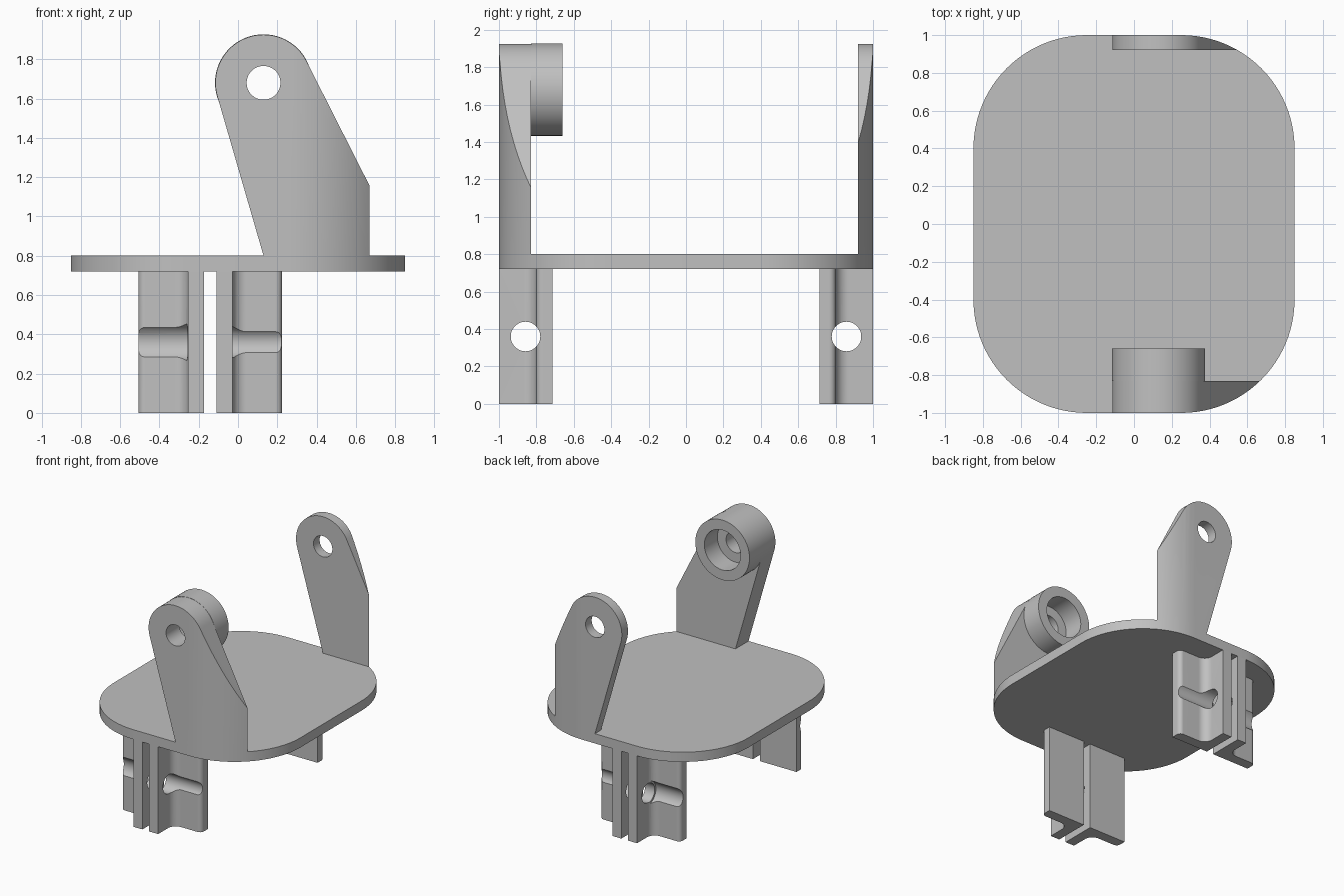
import bpy, bmesh
from math import pi, cos, sin, atan2, acos, hypot, radians

cube = bpy.data.objects.get("Cube")
if cube:
    bpy.data.objects.remove(cube, do_unlink=True)

grey = bpy.data.materials.new("plain grey")
grey.use_nodes = True
colour = (0.53, 0.53, 0.53, 1)
grey.diffuse_color = colour
grey.node_tree.nodes["Principled BSDF"].inputs["Base Color"].default_value = colour

PLACE = {"X": lambda u, v, a: (a, u, v),
         "Y": lambda u, v, a: (u, a, v),
         "Z": lambda u, v, a: (u, v, a)}


def arc(cx, cy, r, start, end, n=16):
    """Points along an arc, angles in radians."""
    return [(cx + r * cos(start + (end - start) * i / n),
             cy + r * sin(start + (end - start) * i / n)) for i in range(n + 1)]


def circle(cx, cy, r, n=64):
    return arc(cx, cy, r, 0, 2 * pi, n)[:-1]


def prism(name, points, axis, low, high):
    """Extrude a flat outline along an axis."""
    bm = bmesh.new()
    face = bm.faces.new([bm.verts.new(PLACE[axis](u, v, low)) for u, v in points])
    top = bmesh.ops.extrude_face_region(bm, geom=[face])["geom"]
    shift = PLACE[axis](0, 0, high - low)
    bmesh.ops.translate(bm, vec=shift,
                        verts=[g for g in top if isinstance(g, bmesh.types.BMVert)])
    bmesh.ops.recalc_face_normals(bm, faces=bm.faces)
    mesh = bpy.data.meshes.new(name)
    bm.to_mesh(mesh)
    bm.free()
    mesh.materials.append(grey)
    obj = bpy.data.objects.new(name, mesh)
    bpy.context.collection.objects.link(obj)
    return obj


def combine(obj, cutter, operation="DIFFERENCE"):
    """Bake a boolean and discard the cutter."""
    cutter.hide_render = True
    mod = obj.modifiers.new("cut", "BOOLEAN")
    mod.operation, mod.object, mod.solver = operation, cutter, "EXACT"
    bpy.context.view_layer.update()
    graph = bpy.context.evaluated_depsgraph_get()
    mesh = bpy.data.meshes.new_from_object(obj.evaluated_get(graph))
    obj.modifiers.clear()
    obj.data = mesh
    bpy.data.objects.remove(cutter, do_unlink=True)


parts = []

# Base plate with large rounded corners
CORNER = 0.6
outline = []
for k, (cx, cy) in enumerate([(0.25, 0.4), (-0.25, 0.4), (-0.25, -0.4), (0.25, -0.4)]):
    outline += arc(cx, cy, CORNER, k * pi / 2, (k + 1) * pi / 2, 24)
parts.append(prism("base_plate", outline, "Z", 0.72, 0.80))

# Upright arms, trimmed to the plate outline
PX, PZ, ARM_R, HOLE_R = 0.13, 1.68, 0.245, 0.086


def tangent_angle(x, z, side):
    dx, dz = x - PX, z - PZ
    return atan2(dz, dx) + side * acos(ARM_R / hypot(dx, dz))


foot_left, foot_right = (0.13, 0.80), (0.85, 0.80)
start = tangent_angle(*foot_right, 1)
end = tangent_angle(*foot_left, -1) + 2 * pi
arm_shape = [foot_left, foot_right] + arc(PX, PZ, ARM_R, start, end, 48)
for name, low, high in (("front_arm", -1.1, -0.83), ("back_arm", 0.92, 1.1)):
    arm = prism(name, arm_shape, "Y", low, high)
    combine(arm, prism("trim", outline, "Z", 0.5, 2.2), "INTERSECT")
    combine(arm, prism("pivot_hole", circle(PX, PZ, HOLE_R), "Y", low - 0.1, high + 0.1))
    parts.append(arm)

# Hollow boss on the inner face of the front arm
boss = prism("pivot_boss", circle(PX, PZ, ARM_R + 0.002), "Y", -0.83, -0.66)
combine(boss, prism("bore", circle(PX, PZ, 0.165), "Y", -0.9, -0.6))
parts.append(boss)

# Clip legs: a fin blending into a backing flange, with a bolt channel
FIN, WIDTH, FACE, BACK, FILLET, ROUND = 0.082, 0.335, -0.80, -0.715, 0.07, 0.035
leg_shape = [(0, BACK), (0, -1), (FIN, -1)]
leg_shape += arc(FIN + FILLET, FACE - FILLET, FILLET, pi, pi / 2, 12)
leg_shape += arc(WIDTH - ROUND, FACE + ROUND, ROUND, -pi / 2, 0, 10)
leg_shape.append((WIDTH, BACK))
for end_name, ys in (("front", 1), ("back", -1)):
    for side, xs, x0 in (("left", 1, -0.11), ("right", -1, -0.172)):
        pts = [(x0 + xs * u, ys * v) for u, v in leg_shape]
        leg = prism(f"{end_name}_{side}_leg", pts, "Z", 0, 0.72)
        bolt = circle(-0.858 * ys, 0.36, 0.079, 48)
        combine(leg, prism("bolt_hole", bolt, "X", -0.7, 0.5))
        if side == "right":  # wider recess for the bolt head
            head = circle(-0.858 * ys, 0.36, 0.095, 48)
            combine(leg, prism("head_recess", head, "X", -0.7, x0 - FIN - 0.006))
        parts.append(leg)

# Smooth the curved faces and keep the edges sharp
bpy.ops.object.select_all(action="DESELECT")
for obj in parts:
    obj.select_set(True)
bpy.context.view_layer.objects.active = parts[0]
bpy.ops.object.shade_smooth_by_angle(angle=radians(30))
